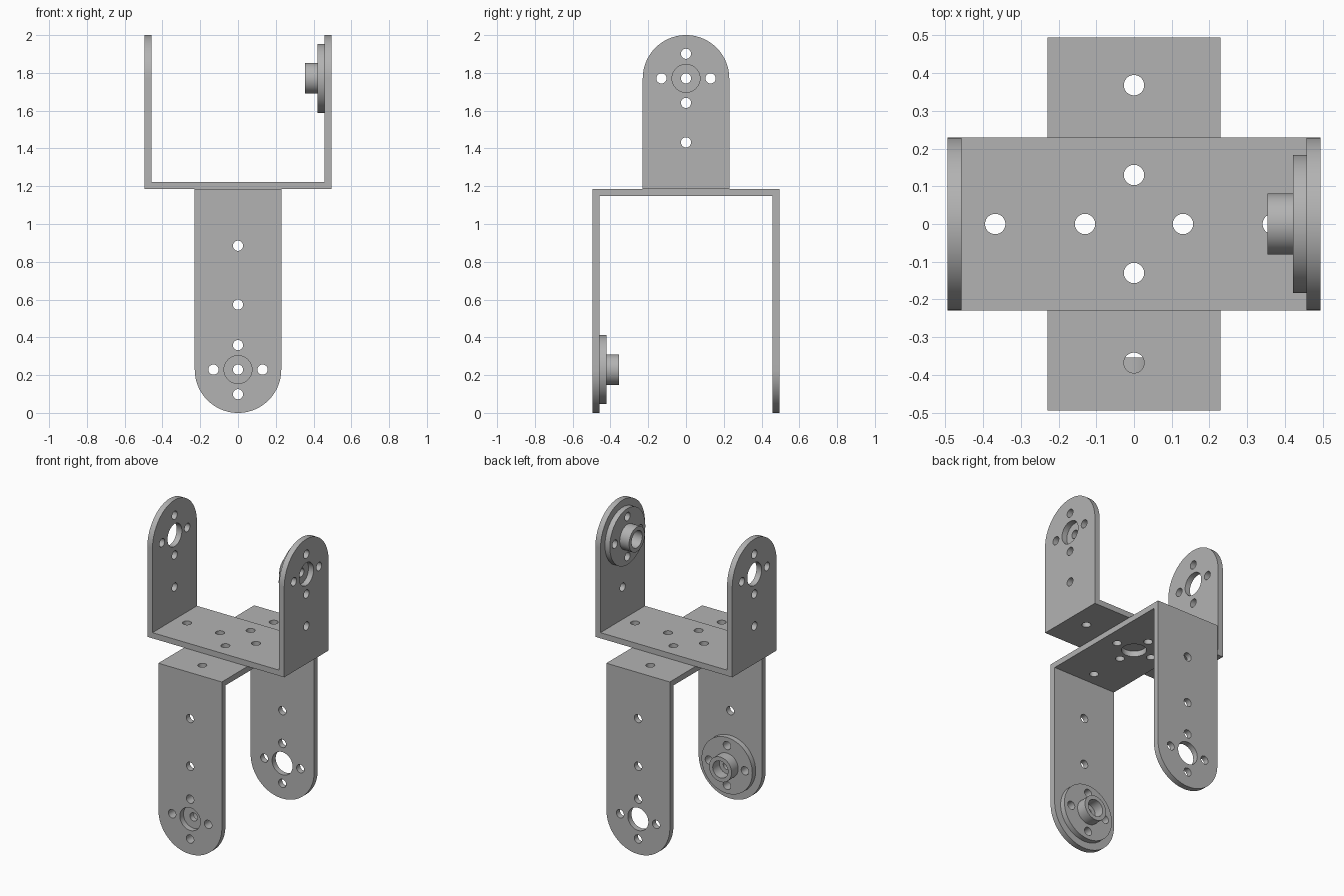
import bpy
import bmesh
from math import pi, sin, cos
from mathutils import Matrix, Vector

HALF, WIDTH, WALL = 0.494, 0.229, 0.037   # half span, half width, sheet thickness
MID_Z = 1.185                             # plane where the two brackets meet
HOLE, BORE, RING = 0.027, 0.074, 0.13     # screw hole, centre hole, hole spacing

if "Cube" in bpy.data.objects:
    bpy.data.objects.remove(bpy.data.objects["Cube"])

grey = bpy.data.materials.new("metal grey")
grey.use_nodes = True
grey.diffuse_color = (0.45, 0.45, 0.45, 1)
grey.node_tree.nodes["Principled BSDF"].inputs["Base Color"].default_value = (0.45, 0.45, 0.45, 1)


def to_object(name, bm):
    bmesh.ops.recalc_face_normals(bm, faces=bm.faces)
    mesh = bpy.data.meshes.new(name)
    bm.to_mesh(mesh)
    bm.free()
    obj = bpy.data.objects.new(name, mesh)
    bpy.context.collection.objects.link(obj)
    return obj


def prism(name, points, push):
    bm = bmesh.new()
    face = bm.faces.new([bm.verts.new(p) for p in points])
    new = bmesh.ops.extrude_face_region(bm, geom=[face], use_keep_orig=True)["geom"]
    bmesh.ops.translate(bm, vec=push, verts=[v for v in new if isinstance(v, bmesh.types.BMVert)])
    return to_object(name, bm)


def drills(name, holes):
    """Cylinders joined in one cutter: (centre, axis, radius, length)."""
    bm = bmesh.new()
    for centre, axis, radius, length in holes:
        turn = Vector((0, 0, 1)).rotation_difference(Vector(axis)).to_matrix().to_4x4()
        bmesh.ops.create_cone(bm, cap_ends=True, segments=40, radius1=radius, radius2=radius,
                              depth=length, matrix=Matrix.Translation(centre) @ turn)
    return to_object(name, bm)


def cut(obj, cutter, operation):
    cutter.hide_render = True
    mod = obj.modifiers.new("cut", 'BOOLEAN')
    mod.object, mod.operation, mod.solver = cutter, operation, 'EXACT'
    bpy.context.view_layer.update()
    graph = bpy.context.evaluated_depsgraph_get()
    mesh = bpy.data.meshes.new_from_object(obj.evaluated_get(graph))
    obj.modifiers.clear()
    obj.data = mesh
    bpy.data.objects.remove(cutter)


def finish(obj, matrix):
    obj.matrix_world = matrix
    obj.data.materials.clear()
    obj.data.materials.append(grey)
    bpy.ops.object.select_all(action='DESELECT')
    obj.select_set(True)
    bpy.context.view_layer.objects.active = obj
    bpy.ops.object.shade_smooth_by_angle(angle=pi / 6)


def ring(radius):
    return [(radius * cos(k * pi / 2), radius * sin(k * pi / 2)) for k in range(4)]


def bracket(name, height, arm_holes, base_bore, matrix):
    # U profile swept across the width
    x, i, top = HALF, HALF - WALL, height + 0.1
    u = [(-x, 0), (x, 0), (x, top), (i, top), (i, WALL), (-i, WALL), (-i, top), (-x, top)]
    obj = prism(name, [(a, -0.3, b) for a, b in u], (0, 0.6, 0))
    # Rounded arm ends
    pivot = height - WIDTH
    arc = [(WIDTH * cos(k * pi / 48), pivot + WIDTH * sin(k * pi / 48)) for k in range(49)]
    side = [(-WIDTH, -0.1), (WIDTH, -0.1)] + arc
    cut(obj, prism("arm_outline", [(-1, a, b) for a, b in side], (2, 0, 0)), 'INTERSECT')
    # Screw holes through both arms, then through the base
    along, up = (1, 0, 0), (0, 0, 1)
    holes = [((0, 0, pivot), along, BORE, 2)]
    holes += [((0, a, pivot + b), along, HOLE, 2) for a, b in ring(RING)]
    holes += [((0, 0, z), along, HOLE, 2) for z in arm_holes]
    base = ring(RING) + [(-0.368, 0), (0.368, 0)]
    holes += [((a, b, WALL / 2), up, HOLE, 0.1) for a, b in base]
    if base_bore:
        holes.append(((0, 0, WALL / 2), up, BORE, 0.1))
    cut(obj, drills("hole_drills", holes), 'DIFFERENCE')
    finish(obj, matrix)
    # Servo horn on the inner face of one arm
    seat = Matrix.Translation((i, 0, pivot)) @ Matrix.Rotation(-pi / 2, 4, 'Y')
    horn(name + "_horn", matrix @ seat)


def horn(name, matrix):
    # Lathed disc with a hollow hub
    profile = [(HOLE, 0), (0.183, 0), (0.183, 0.035), (0.081, 0.035),
               (0.081, 0.103), (0.055, 0.103), (0.055, 0.035), (HOLE, 0.035)]
    bm = bmesh.new()
    verts = [bm.verts.new((r, 0, z)) for r, z in profile]
    edges = [bm.edges.new((verts[k - 1], verts[k])) for k in range(len(verts))]
    bmesh.ops.spin(bm, geom=verts + edges, cent=(0, 0, 0), axis=(0, 0, 1),
                   angle=2 * pi, steps=64, use_merge=True)
    bmesh.ops.remove_doubles(bm, verts=bm.verts, dist=0.0001)
    obj = to_object(name, bm)
    holes = [((a, b, 0.02), (0, 0, 1), HOLE, 0.1) for a, b in ring(RING)]
    cut(obj, drills("horn_drills", holes), 'DIFFERENCE')
    finish(obj, matrix)


# Short bracket opens upward; long bracket hangs below, turned a quarter
lift = Matrix.Translation((0, 0, MID_Z))
bracket("upper_bracket", 2 - MID_Z, [1.432 - MID_Z], False, lift)
flip = Matrix.Rotation(-pi / 2, 4, 'Z') @ Matrix.Rotation(pi, 4, 'X')
bracket("lower_bracket", MID_Z, [MID_Z - 0.573, MID_Z - 0.885], True, lift @ flip)
